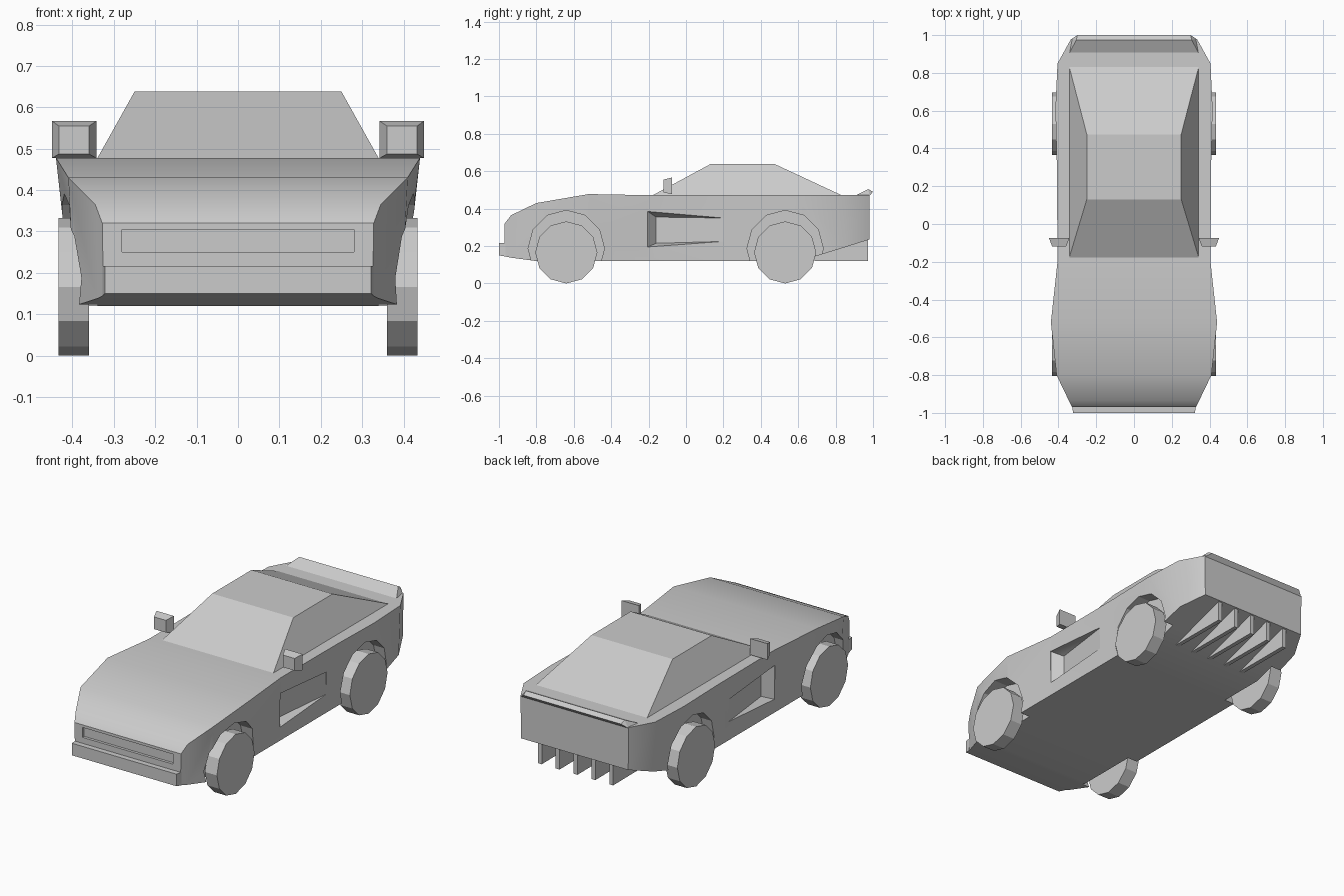
import bpy, bmesh, math
from mathutils import Matrix

if "Cube" in bpy.data.objects:
    bpy.data.objects.remove(bpy.data.objects["Cube"])


def finish(name, bm):
    bmesh.ops.recalc_face_normals(bm, faces=bm.faces)
    mesh = bpy.data.meshes.new(name)
    bm.to_mesh(mesh)
    bm.free()
    obj = bpy.data.objects.new(name, mesh)
    bpy.context.collection.objects.link(obj)
    return obj


def hull(name, points):
    bm = bmesh.new()
    for p in points:
        bm.verts.new(p)
    res = bmesh.ops.convex_hull(bm, input=bm.verts)
    loose = [v for v in bm.verts if not v.link_faces]
    bmesh.ops.delete(bm, geom=loose, context='VERTS')
    bmesh.ops.dissolve_limit(bm, angle_limit=0.01, verts=bm.verts, edges=bm.edges)
    return finish(name, bm)


def rect(y, x0, x1, z0, z1):
    return [(x, y, z) for x in (x0, x1) for z in (z0, z1)]


def wheel_shape(name, side, y, z, r, x0, x1):
    bm = bmesh.new()
    place = (Matrix.Translation((side * (x0 + x1) / 2, y, z))
             @ Matrix.Rotation(math.pi / 2, 4, 'Y'))
    bmesh.ops.create_cone(bm, cap_ends=True, segments=12, radius1=r,
                          radius2=r, depth=x1 - x0, matrix=place)
    return finish(name, bm)


# Body shell: stations of y, top half width, top z, bottom half width, bottom z
stations = [
    (-0.97, 0.328, 0.32, 0.325, 0.145),
    (-0.935, 0.345, 0.365, 0.34, 0.138),
    (-0.80, 0.41, 0.43, 0.395, 0.12),
    (-0.52, 0.44, 0.478, 0.40, 0.12),
    (-0.20, 0.405, 0.472, 0.40, 0.12),
    (0.30, 0.408, 0.472, 0.40, 0.12),
    (0.61, 0.416, 0.472, 0.405, 0.12),
    (0.85, 0.405, 0.472, 0.395, 0.194),
    (0.98, 0.333, 0.472, 0.33, 0.235),
]
bm = bmesh.new()
rings = [[bm.verts.new(p) for p in ((-xb, y, zb), (xb, y, zb), (xt, y, zt), (-xt, y, zt))]
         for y, xt, zt, xb, zb in stations]
for a, b in zip(rings, rings[1:]):
    for i in range(4):
        j = (i + 1) % 4
        bm.faces.new((a[i], a[j], b[j], b[i]))
bm.faces.new(rings[0])
bm.faces.new(rings[-1])
body = finish("body", bm)

# Cutters: grille slot, wheel arches, side intakes
cutters = [hull("grille_cutter", rect(-1.05, -0.28, 0.28, 0.25, 0.305)
                + rect(-0.955, -0.28, 0.28, 0.25, 0.305))]
for s in (-1, 1):
    for y in (-0.64, 0.53):
        cutters.append(wheel_shape("arch_cutter", s, y, 0.187, 0.204, 0.34, 0.52))
    outer = [(-0.205, 0.195), (-0.205, 0.385), (0.2, 0.225), (0.2, 0.35)]
    inner = [(-0.16, 0.215), (-0.16, 0.355)]
    pts = [(s * x, y, z) for x in (0.402, 0.5) for y, z in outer]
    pts += [(s * 0.35, y, z) for y, z in inner]
    cutters.append(hull("intake_cutter", pts))
for c in cutters:
    c.hide_render = True
    mod = body.modifiers.new("cut", 'BOOLEAN')
    mod.operation = 'DIFFERENCE'
    mod.solver = 'EXACT'
    mod.object = c
bpy.context.view_layer.objects.active = body
body.select_set(True)
for mod in list(body.modifiers):
    bpy.ops.object.modifier_apply(modifier=mod.name)
for c in cutters:
    bpy.data.objects.remove(c)
bpy.ops.object.shade_smooth_by_angle(angle=math.radians(28))

# Front bumper lip
hull("front_bumper", rect(-1.0, -0.322, 0.322, 0.15, 0.217)
     + rect(-0.965, -0.328, 0.328, 0.144, 0.217))

# Cabin
hull("cabin", [(s * x, y, z) for s in (-1, 1) for x, y, z in
               ((0.345, -0.185, 0.468), (0.345, 0.84, 0.468),
                (0.25, 0.13, 0.638), (0.25, 0.475, 0.638))])

# Rear spoiler
hull("spoiler", [(s * x, y, z) for s in (-1, 1) for x, y, z in
                 ((0.345, 0.90, 0.468), (0.33, 0.98, 0.468),
                  (0.305, 0.975, 0.505), (0.30, 1.0, 0.49))])

# Wheels and mirrors
for s, label in ((-1, "left"), (1, "right")):
    for y, end in ((-0.64, "front"), (0.53, "rear")):
        wheel_shape(f"{end}_{label}_wheel", s, y, 0.166, 0.166, 0.36, 0.434)
    hull(f"{label}_mirror", rect(-0.12, s * 0.36, s * 0.433, 0.487, 0.555)
         + rect(-0.075, s * 0.342, s * 0.45, 0.477, 0.567))

# Diffuser fins under the tail
for i in range(5):
    x = (i - 2) * 0.11
    hull(f"diffuser_fin_{i + 1}", [(x + d, y, z) for d in (-0.012, 0.012) for y, z in
                                   ((0.60, 0.122), (0.972, 0.12), (0.972, 0.24))])
